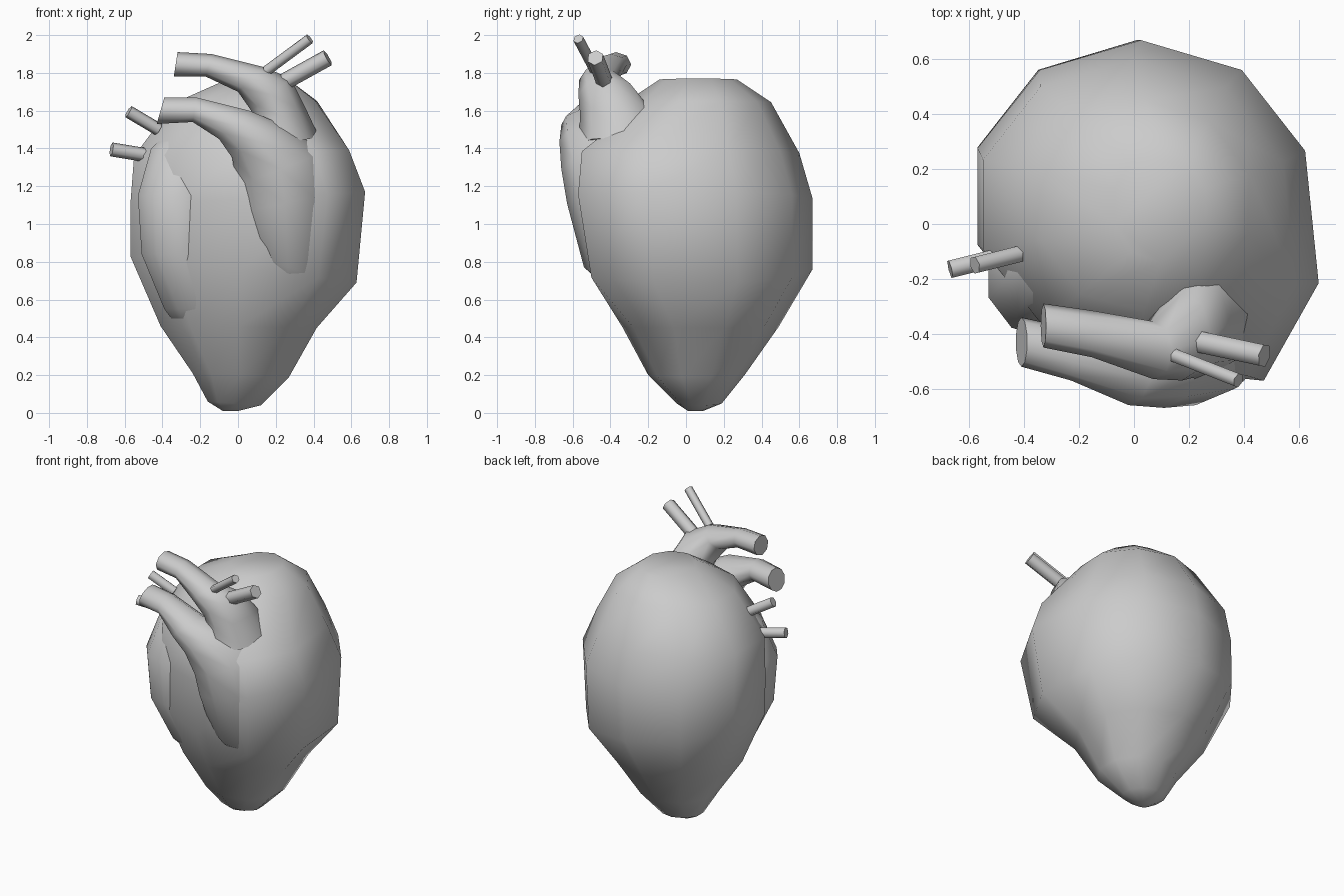
import bpy, bmesh, math
from mathutils import Vector

cube = bpy.data.objects.get("Cube")
if cube:
    bpy.data.objects.remove(cube, do_unlink=True)

grey = bpy.data.materials.new("plain grey")
grey.use_nodes = True
grey.diffuse_color = (0.6, 0.6, 0.6, 1)
grey.node_tree.nodes["Principled BSDF"].inputs["Base Color"].default_value = (0.6, 0.6, 0.6, 1)

BULGE_DIRECTION = Vector((0.35, -0.92, 0))


def finish(name, bm, angle):
    bmesh.ops.recalc_face_normals(bm, faces=bm.faces[:])
    mesh = bpy.data.meshes.new(name)
    bm.to_mesh(mesh)
    bm.free()
    mesh.materials.append(grey)
    for p in mesh.polygons:
        p.use_smooth = True
    mesh.set_sharp_from_angle(angle=math.radians(angle))
    bpy.context.collection.objects.link(bpy.data.objects.new(name, mesh))


def loft(name, rings, sides, angle=62):
    """Each ring: two opposite points in the xz plane, y centre, y radius, front-left bulge."""
    bm = bmesh.new()
    angles = [math.pi / 2 + math.tau * i / sides for i in range(sides)]
    widest = max(abs(math.cos(a)) for a in angles)
    loops = []
    for x1, z1, x2, z2, y, ry, bulge in rings:
        mid = Vector(((x1 + x2) / 2, y, (z1 + z2) / 2))
        u = Vector(((x2 - x1) / 2, 0, (z2 - z1) / 2)) / widest
        v = Vector((0, ry, 0))
        loop = []
        for a in angles:
            push = bulge * max(0, math.cos(a + math.pi / 4)) ** 4
            loop.append(bm.verts.new(mid + u * math.cos(a) + v * math.sin(a)
                                     + BULGE_DIRECTION * push))
        loops.append(loop)
    for a, b in zip(loops, loops[1:]):
        for i in range(sides):
            j = (i + 1) % sides
            bm.faces.new((a[i], a[j], b[j], b[i]))
    bm.faces.new(loops[0])
    bm.faces.new(loops[-1])
    finish(name, bm, angle)


def tube(name, start, end, radius, sides=6):
    start, end = Vector(start), Vector(end)
    axis = end - start
    bm = bmesh.new()
    bmesh.ops.create_cone(bm, cap_ends=True, segments=sides, radius1=radius,
                          radius2=radius, depth=axis.length)
    turn = axis.to_track_quat("Z", "Y").to_matrix().to_4x4()
    turn.translation = (start + end) / 2
    bm.transform(turn)
    finish(name, bm, 62)


# Main chamber, swelling towards its front left
loft("main_chamber", [
    (-0.08, 0.01, 0.0, 0.01, 0.05, 0.04, 0), (-0.16, 0.06, 0.12, 0.04, 0.07, 0.12, 0),
    (-0.24, 0.21, 0.27, 0.19, 0.055, 0.255, 0), (-0.41, 0.46, 0.41, 0.45, 0.08, 0.41, 0.03),
    (-0.57, 0.83, 0.59, 0.69, 0.105, 0.565, 0.17), (-0.57, 1.1, 0.62, 1.17, 0.1, 0.57, 0.24),
    (-0.55, 1.36, 0.54, 1.39, 0.07, 0.53, 0.22), (-0.34, 1.64, 0.42, 1.65, 0.06, 0.39, -0.04),
    (-0.07, 1.76, 0.26, 1.77, 0.065, 0.205, 0)], 10, 75)

# Shallow swelling on the front right of the main chamber
loft("side_swelling", [(x - r, z, x + r, z, y, r, 0) for x, y, z, r in [
    (-0.16, -0.05, 0.4, 0.12), (-0.2, -0.12, 0.55, 0.19), (-0.3, -0.19, 0.84, 0.21),
    (-0.31, -0.2, 1.15, 0.22), (-0.3, -0.15, 1.4, 0.16), (-0.22, -0.08, 1.54, 0.1)]], 10, 75)

# Front chamber ridge narrowing into the lower artery
loft("front_chamber_and_artery", [ring + (0,) for ring in [
    (-0.43, 1.53, -0.39, 1.67, -0.43, 0.09), (-0.24, 1.54, -0.22, 1.67, -0.475, 0.095),
    (-0.1, 1.45, 0.06, 1.6, -0.53, 0.13), (-0.03, 1.35, 0.25, 1.52, -0.45, 0.22),
    (-0.01, 1.2, 0.46, 1.38, -0.34, 0.32), (0.0, 1.06, 0.5, 1.16, -0.3, 0.33),
    (0.05, 0.84, 0.48, 0.7, -0.25, 0.29), (0.15, 0.64, 0.37, 0.5, -0.08, 0.22)]], 10)

# Upper artery arch with a flared root
loft("artery_arch", [ring + (0,) for ring in [
    (-0.34, 1.78, -0.32, 1.91, -0.37, 0.08), (-0.17, 1.78, -0.14, 1.9, -0.4, 0.085),
    (0.0, 1.7, 0.14, 1.83, -0.46, 0.105), (0.07, 1.6, 0.28, 1.77, -0.41, 0.16),
    (0.08, 1.52, 0.35, 1.63, -0.36, 0.2), (0.03, 1.39, 0.43, 1.46, -0.32, 0.25)]], 8)

# Small branch vessels
for name, start, end, radius in [
        ("arch_branch_thin", (0.15, -0.48, 1.81), (0.38, -0.57, 1.98), 0.028),
        ("arch_branch_thick", (0.24, -0.43, 1.75), (0.475, -0.48, 1.88), 0.045),
        ("side_vessel_upper", (-0.42, -0.11, 1.5), (-0.58, -0.15, 1.595), 0.034),
        ("side_vessel_lower", (-0.49, -0.12, 1.365), (-0.67, -0.165, 1.395), 0.037)]:
    tube(name, start, end, radius)
